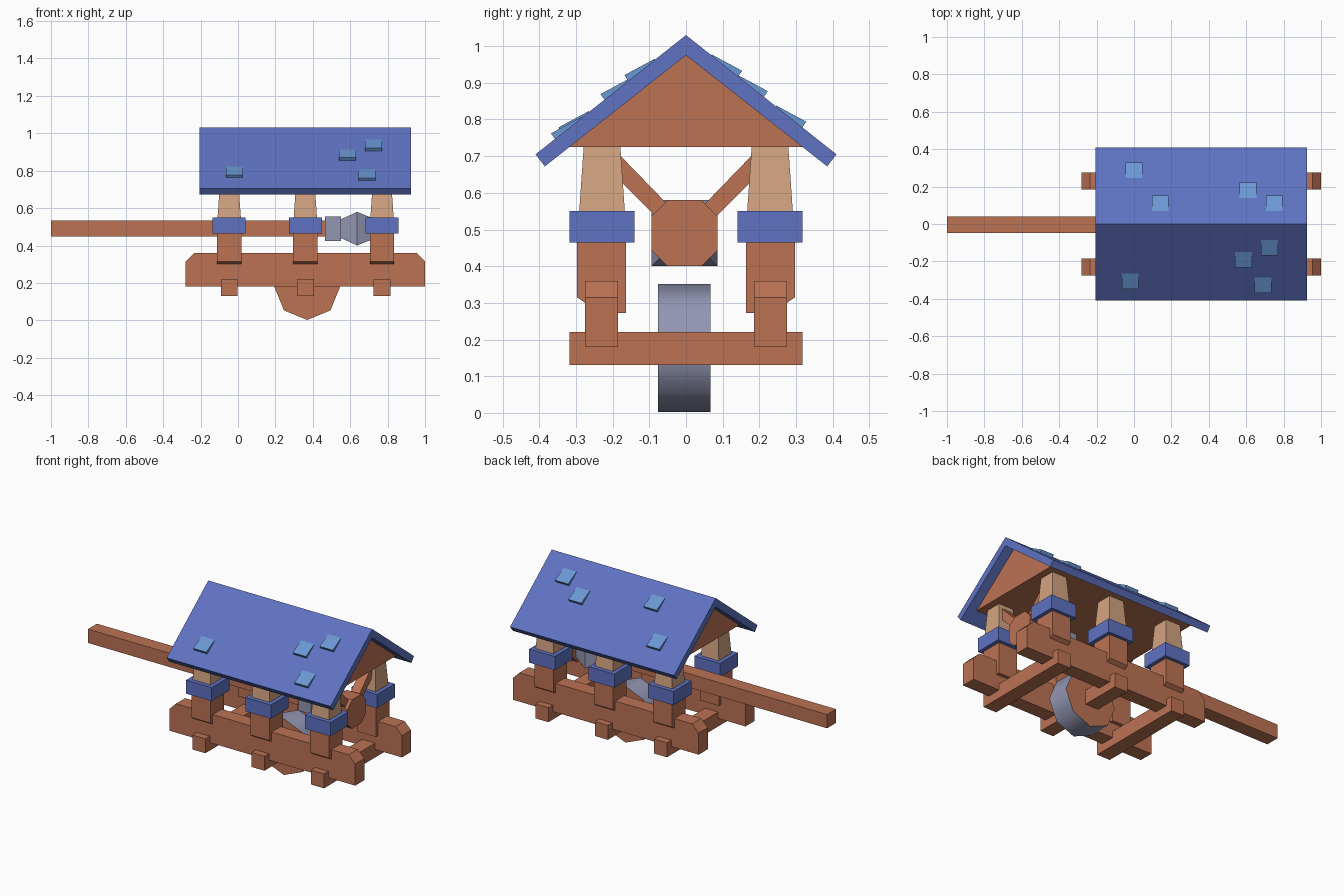
import bpy, bmesh

if "Cube" in bpy.data.objects:
    bpy.data.objects.remove(bpy.data.objects["Cube"])


def material(name, r, g, b):
    lin = [((c / 255 + 0.055) / 1.055) ** 2.4 for c in (r, g, b)]
    m = bpy.data.materials.new(name)
    m.diffuse_color = (*lin, 1)
    m.use_nodes = True
    m.node_tree.nodes["Principled BSDF"].inputs["Base Color"].default_value = m.diffuse_color
    return m


WOOD = material("red_brown_wood", 188, 114, 84)
TAN = material("pale_wood", 212, 164, 130)
BLUE = material("roof_blue", 94, 114, 194)
TILE = material("light_blue_tile", 106, 152, 212)
METAL = material("grey_metal", 146, 150, 178)


def finish(name, bm, *mats):
    bmesh.ops.recalc_face_normals(bm, faces=bm.faces)
    me = bpy.data.meshes.new(name)
    bm.to_mesh(me)
    bm.free()
    for m in mats:
        me.materials.append(m)
    ob = bpy.data.objects.new(name, me)
    bpy.context.collection.objects.link(ob)
    return ob


def loft(name, rings, *mats):
    """Skin equal-sized rings of points and cap both ends."""
    bm = bmesh.new()
    vs = [[bm.verts.new(p) for p in r] for r in rings]
    n = len(vs[0])
    for a, b in zip(vs, vs[1:]):
        for i in range(n):
            j = (i + 1) % n
            bm.faces.new((a[i], a[j], b[j], b[i]))
    bm.faces.new(vs[0])
    bm.faces.new(vs[-1])
    return finish(name, bm, *mats)


def prism(name, pts, axis, lo, hi, *mats):
    """Extrude a profile: (y, z) points along x, or (x, z) points along y."""
    def at(d):
        return [(d, a, b) if axis == "x" else (a, d, b) for a, b in pts]
    return loft(name, [at(lo), at(hi)], *mats)


def square(x, y, z, h):
    return [(x - h, y - h, z), (x + h, y - h, z), (x + h, y + h, z), (x - h, y + h, z)]


def box(name, x0, x1, y0, y1, z0, z1, mat):
    return prism(name, [(y0, z0), (y1, z0), (y1, z1), (y0, z1)], "x", x0, x1, mat)


POSTS = (-0.047, 0.36, 0.77)

# Frame: chamfered side beams
beam = [(-0.28, 0.18), (1.0, 0.18), (1.0, 0.315), (0.955, 0.36), (-0.235, 0.36), (-0.28, 0.315)]
for s, side in ((-1, "front"), (1, "back")):
    prism(f"{side}_side_beam", beam, "y", s * 0.185, s * 0.275, WOOD)

# Cross beams and posts with blue bands
foot = [(0.163, 0.272), (0.19, 0.272), (0.275, 0.30), (0.297, 0.315), (0.297, 0.50), (0.163, 0.50)]
for i, x in enumerate(POSTS):
    box(f"cross_beam_{i}", x - 0.045, x + 0.045, -0.318, 0.318, 0.13, 0.22, WOOD)
    for s, side in ((-1, "front"), (1, "back")):
        y = s * 0.229
        prism(f"{side}_post_foot_{i}", [(s * a, b) for a, b in foot], "x", x - 0.065, x + 0.065, WOOD)
        loft(f"{side}_post_top_{i}", [square(x, y, 0.48, 0.067), square(x, y, 0.74, 0.049)], TAN)
        box(f"{side}_post_band_{i}", x - 0.088, x + 0.088, y - 0.088, y + 0.088, 0.465, 0.55, BLUE)

# Roof shell and gable body
prism("roof", [(0, 1.03), (0.41, 0.705), (0.385, 0.672), (0, 0.975), (-0.385, 0.672), (-0.41, 0.705)],
      "x", -0.205, 0.925, BLUE)
prism("gable", [(-0.32, 0.725), (0.32, 0.725), (0, 0.976)], "x", -0.145, 0.865, WOOD)

# Loose roof tiles, lifted at the lower edge
tiles = [(-0.02, -0.305), (0.585, -0.19), (0.725, -0.125), (0.69, -0.325),
         (0.0, 0.285), (0.14, 0.11), (0.61, 0.18), (0.75, 0.11)]
for i, (x, y) in enumerate(tiles):
    s, d = (1 if y > 0 else -1), abs(y)

    def roof_z(t):
        return 1.03 - t * 0.793
    prof = [(d - 0.04, roof_z(d - 0.04) - 0.01), (d - 0.04, roof_z(d - 0.04) + 0.003),
            (d + 0.043, roof_z(d + 0.043) + 0.024), (d + 0.03, roof_z(d + 0.03) - 0.005)]
    prism(f"roof_tile_{i}", [(s * a, b) for a, b in prof], "x", x - 0.045, x + 0.045, TILE)

# Ram: square shaft, metal collar and flared metal head
CY, CZ = -0.004, 0.49
box("ram_shaft", -1.0, 0.56, CY - 0.044, CY + 0.044, CZ - 0.043, CZ + 0.043, WOOD)


def section(x, h):
    return [(x, CY - h, CZ - h), (x, CY + h, CZ - h), (x, CY + h, CZ + h), (x, CY - h, CZ + h)]


loft("ram_collar", [section(0.465, 0.065), section(0.55, 0.065)], METAL)
loft("ram_head", [section(0.545, 0.048), section(0.637, 0.09), section(0.73, 0.052)], METAL)

# Octagonal end block held by two diagonal braces
o, c = 0.09, 0.046
octagon = [(c, -o), (o, -c), (o, c), (c, o), (-c, o), (-o, c), (-o, -c), (-c, -o)]
prism("end_block", [(CY + a, CZ + b) for a, b in octagon], "x", 0.72, 0.82, WOOD)
for s, side in ((-1, "front"), (1, "back")):
    prism(f"{side}_brace", [(s * a, b) for a, b in ((0.04, 0.558), (0.195, 0.718), (0.195, 0.648), (0.08, 0.533))],
          "x", 0.74, 0.80, WOOD)

# Eight-sided wheel: wooden sides, smooth metal rim
k = 0.124
ring = [(0.175, 0), (k, k), (0, 0.175), (-k, k), (-0.175, 0), (-k, -k), (0, -0.175), (k, -k)]
wheel = prism("wheel", [(0.37 + a, 0.177 + b) for a, b in ring], "y", -0.077, 0.067, WOOD, METAL)
for f in wheel.data.polygons:
    if abs(f.normal.y) < 0.5:
        f.material_index = 1
        f.use_smooth = True
